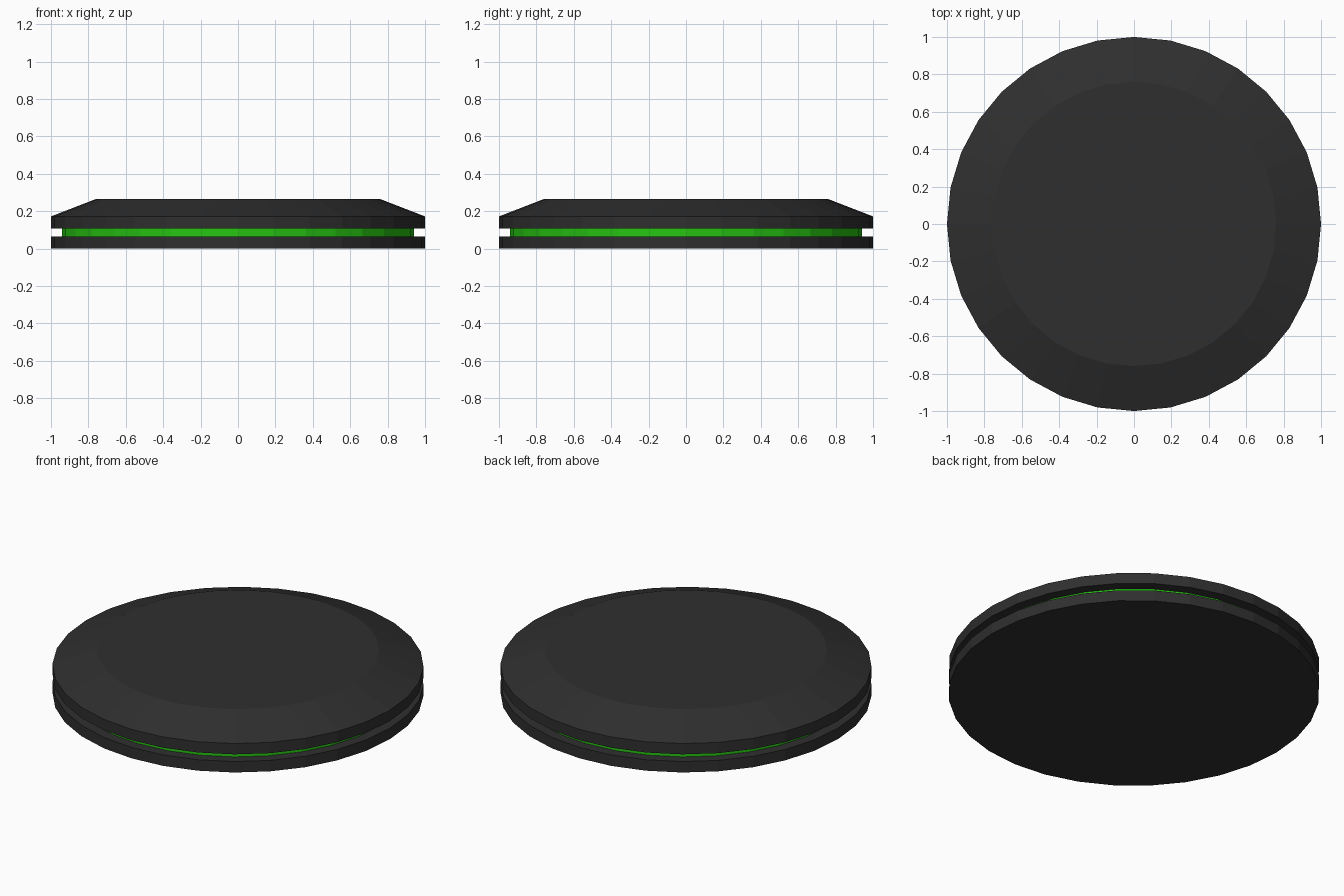
import bpy
import bmesh
from math import cos, sin, tau

if "Cube" in bpy.data.objects:
    bpy.data.objects.remove(bpy.data.objects["Cube"])

SIDES = 32


def material(name, color):
    mat = bpy.data.materials.new(name)
    mat.diffuse_color = color
    mat.use_nodes = True
    mat.node_tree.nodes["Principled BSDF"].inputs["Base Color"].default_value = mat.diffuse_color
    return mat


def turned(name, profile, mat):
    """Closed flat-shaded solid from (radius, height) rings, bottom to top."""
    bm = bmesh.new()
    rings = [[bm.verts.new((r * cos(tau * i / SIDES), r * sin(tau * i / SIDES), z))
              for i in range(SIDES)] for r, z in profile]
    for low, high in zip(rings, rings[1:]):
        for i in range(SIDES):
            j = (i + 1) % SIDES
            bm.faces.new((low[i], low[j], high[j], high[i]))
    bm.faces.new(rings[0][::-1])
    bm.faces.new(rings[-1])
    mesh = bpy.data.meshes.new(name)
    bm.to_mesh(mesh)
    bm.free()
    mesh.materials.append(mat)
    obj = bpy.data.objects.new(name, mesh)
    bpy.context.collection.objects.link(obj)
    return obj


black = material("black", (0.028, 0.028, 0.028, 1))
green = material("green", (0.02, 0.55, 0.006, 1))

# Lower disc
turned("base_disc", [(1, 0), (1, 0.065)], black)
# Recessed coloured band
turned("glow_band", [(0.94, 0.065), (0.94, 0.108)], green)
# Upper disc with bevelled top
turned("top_cover", [(1, 0.108), (1, 0.172), (0.76, 0.265)], black)
